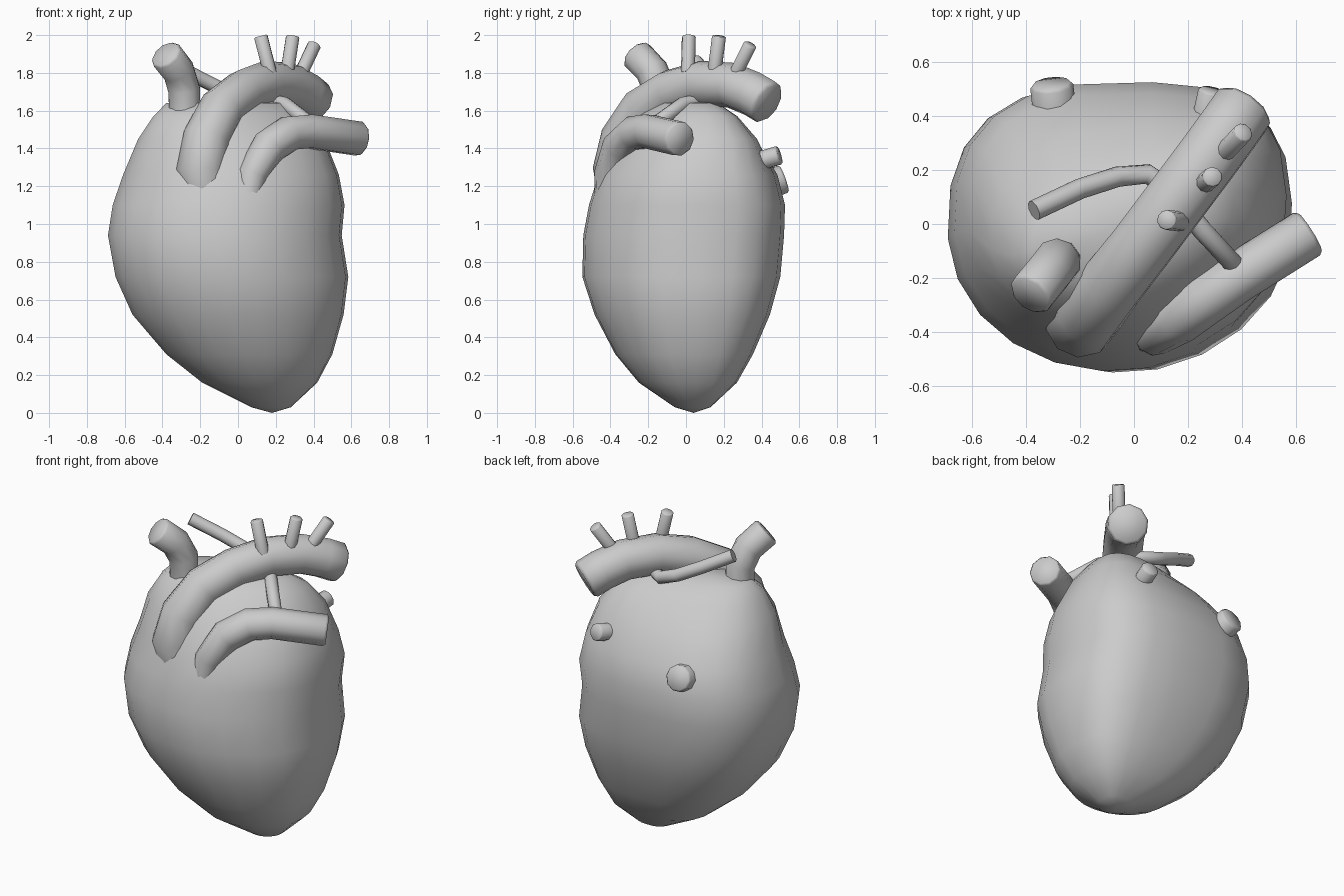
import bpy, bmesh, math
from math import cos, sin, pi, copysign
from mathutils import Vector

if "Cube" in bpy.data.objects:
    bpy.data.objects.remove(bpy.data.objects["Cube"])


def finish(obj, angle):
    bpy.ops.object.select_all(action='DESELECT')
    obj.select_set(True)
    bpy.context.view_layer.objects.active = obj
    bpy.ops.object.shade_smooth_by_angle(angle=math.radians(angle))


def loft(name, rings, bottom, top, seg=22):
    """Rings of (z, xmin, xmax, ymin, ymax), closed by two poles."""
    bm = bmesh.new()
    loops = []
    for z, x0, x1, y0, y1 in rings:
        cx, cy, rx, ry = (x0 + x1) / 2, (y0 + y1) / 2, (x1 - x0) / 2, (y1 - y0) / 2
        shear = 0.2 * min(1, max(0, (z - 1.3) / 0.25))   # ridge runs diagonally
        loop = []
        for i in range(seg):
            a = 2 * pi * (i + 0.25) / seg
            c, s = cos(a), sin(a)
            # back corners are boxier than the front ones
            e = 2 / ((3.2 if c > 0 else 2.5) if s > 0 else (1.9 if c > 0 else 2.05))
            dx = rx * copysign(abs(c) ** e, c)
            dy = ry * copysign(abs(s) ** e, s)
            loop.append(bm.verts.new((cx + dx, cy + dy + shear * dx, z)))
        loops.append(loop)
    b, t = bm.verts.new(bottom), bm.verts.new(top)
    for i in range(seg):
        j = (i + 1) % seg
        bm.faces.new((b, loops[0][j], loops[0][i]))
        bm.faces.new((t, loops[-1][i], loops[-1][j]))
        for lo, hi in zip(loops, loops[1:]):
            bm.faces.new((lo[i], lo[j], hi[j], hi[i]))
    mesh = bpy.data.meshes.new(name)
    bm.to_mesh(mesh)
    bm.free()
    obj = bpy.data.objects.new(name, mesh)
    bpy.context.collection.objects.link(obj)
    finish(obj, 60)


def tube(name, radius, points, taper=None):
    """Tube along a path with a slightly rounded end, turned into a mesh."""
    pts = [Vector(p) for p in points]
    taper = list(taper or [1] * len(pts))
    back = (pts[-2] - pts[-1]).normalized() * radius * 0.15
    pts.insert(-1, pts[-1] + back)
    taper.append(0.87)
    cu = bpy.data.curves.new(name + "_path", 'CURVE')
    cu.dimensions = '3D'
    cu.bevel_depth = radius
    cu.bevel_resolution = 3
    cu.use_fill_caps = True
    sp = cu.splines.new('POLY')
    sp.points.add(len(pts) - 1)
    for pt, co, r in zip(sp.points, pts, taper):
        pt.co = (*co, 1)
        pt.radius = r
    tmp = bpy.data.objects.new(name + "_path", cu)
    bpy.context.collection.objects.link(tmp)
    dg = bpy.context.evaluated_depsgraph_get()
    mesh = bpy.data.meshes.new_from_object(tmp.evaluated_get(dg))
    bpy.data.objects.remove(tmp)
    bm = bmesh.new()
    bm.from_mesh(mesh)
    bmesh.ops.remove_doubles(bm, verts=bm.verts, dist=0.0005)
    bmesh.ops.recalc_face_normals(bm, faces=bm.faces)
    bm.to_mesh(mesh)
    bm.free()
    obj = bpy.data.objects.new(name, mesh)
    bpy.context.collection.objects.link(obj)
    finish(obj, 65)


# Heart muscle
loft("heart_body", [
    (0.03, 0.07, 0.28, -0.06, 0.13),
    (0.16, -0.19, 0.42, -0.25, 0.27),
    (0.31, -0.38, 0.50, -0.375, 0.355),
    (0.52, -0.56, 0.56, -0.485, 0.445),
    (0.72, -0.65, 0.585, -0.55, 0.50),
    (0.94, -0.69, 0.55, -0.545, 0.52),
    (1.10, -0.665, 0.565, -0.515, 0.525),
    (1.26, -0.61, 0.535, -0.465, 0.485),
    (1.45, -0.53, 0.46, -0.37, 0.36),
    (1.57, -0.45, 0.37, -0.27, 0.24),
    (1.64, -0.38, 0.27, -0.18, 0.14),
], (0.18, 0.04, 0.0), (-0.07, 0.0, 1.665))

# Aorta with its arch
tube("aorta", 0.12, [
    (-0.17, -0.345, 1.15), (-0.195, -0.36, 1.29), (-0.165, -0.325, 1.45),
    (-0.085, -0.225, 1.61), (0.03, -0.08, 1.70), (0.15, 0.08, 1.745),
    (0.27, 0.24, 1.735), (0.35, 0.35, 1.69), (0.41, 0.435, 1.64)],
    [0.95, 1.12, 1.08, 1.02, 1, 1, 1, 1, 1])

# Three arteries on top of the arch
for name, base, tip in [
        ("arch_branch_front", (0.17, 0.01, 1.80), (0.12, 0.015, 1.995)),
        ("arch_branch_middle", (0.26, 0.15, 1.80), (0.29, 0.175, 1.995)),
        ("arch_branch_back", (0.33, 0.26, 1.79), (0.405, 0.34, 1.95))]:
    tube(name, 0.037, [base, tip])

# Pulmonary trunk
tube("pulmonary_trunk", 0.095, [
    (0.05, -0.42, 1.08), (0.075, -0.405, 1.26), (0.165, -0.35, 1.41),
    (0.27, -0.275, 1.48), (0.38, -0.20, 1.49), (0.65, -0.03, 1.45)],
    [0.65, 0.88, 1, 1, 0.98, 0.98])

# Thin pulmonary branch passing under the arch
tube("pulmonary_branch", 0.038, [
    (-0.37, 0.05, 1.86), (-0.20, 0.13, 1.77), (-0.06, 0.175, 1.70),
    (0.05, 0.185, 1.66), (0.13, 0.13, 1.66), (0.25, -0.02, 1.635),
    (0.37, -0.15, 1.54)])

# Large upper vein
tube("upper_vein", 0.088, [
    (-0.28, -0.14, 1.54), (-0.285, -0.14, 1.71), (-0.315, -0.18, 1.81),
    (-0.385, -0.265, 1.90)])

# Vein stubs at the back
tube("back_vein_large", 0.08, [(-0.29, 0.38, 1.19), (-0.305, 0.52, 1.24)])
tube("back_vein_small", 0.052, [(0.26, 0.36, 1.325), (0.29, 0.495, 1.365)])
